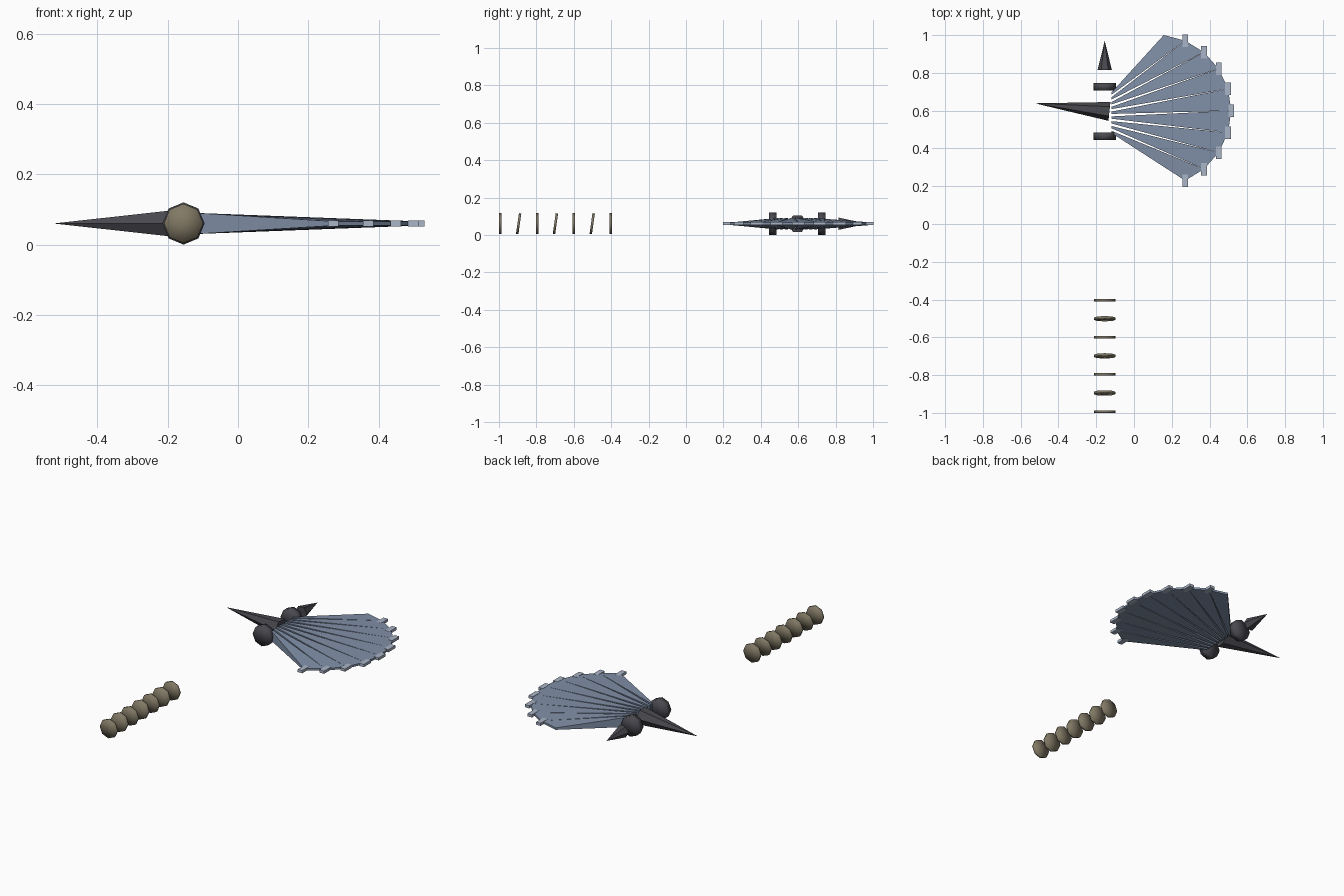
import bpy, bmesh, math
from mathutils import Matrix, Vector

cube = bpy.data.objects.get("Cube")
if cube:
    bpy.data.objects.remove(cube, do_unlink=True)


def material(name, rgb):
    m = bpy.data.materials.new(name)
    m.use_nodes = True
    m.diffuse_color = (*rgb, 1)
    m.node_tree.nodes["Principled BSDF"].inputs["Base Color"].default_value = (*rgb, 1)
    return m


BROWN = material("dull_brown", (0.22, 0.19, 0.13))
DARK = material("charcoal", (0.065, 0.065, 0.078))
BLUE = material("slate_blue", (0.22, 0.28, 0.39))
PALE = material("pale_steel", (0.40, 0.46, 0.57))
MID = 0.06  # height of the shared centre line


def finish(bm, name, mat, smooth=False):
    bmesh.ops.recalc_face_normals(bm, faces=bm.faces)
    for f in bm.faces:
        f.smooth = smooth
    mesh = bpy.data.meshes.new(name)
    bm.to_mesh(mesh)
    bm.free()
    mesh.materials.append(mat)
    obj = bpy.data.objects.new(name, mesh)
    bpy.context.collection.objects.link(obj)
    return obj


def disc(name, y, radius, depth, mat, tilt=0.0):
    """Octagonal disc facing along y, leaning about x."""
    bm = bmesh.new()
    turn = Matrix.Rotation(math.radians(90 - tilt), 4, 'X')
    bmesh.ops.create_cone(bm, cap_ends=True, cap_tris=True, segments=8,
                          radius1=radius, radius2=radius, depth=depth,
                          matrix=Matrix.Translation((-0.155, y, MID)) @ turn)
    finish(bm, name, mat, smooth=True)


def spike(name, base, tip, radius):
    """Six-sided cone with corners to its sides and flats above and below."""
    base, tip = Vector(base), Vector(tip)
    along = (tip - base).normalized()
    side = along.cross(Vector((0, 0, 1)))
    bm = bmesh.new()
    ring = []
    for i in range(6):
        a = math.radians(60 * i)
        ring.append(bm.verts.new(base + radius * (math.cos(a) * side + math.sin(a) * Vector((0, 0, 1)))))
    end = bm.verts.new(tip)
    bm.faces.new(ring)
    for i in range(6):
        bm.faces.new((ring[i], ring[(i + 1) % 6], end))
    finish(bm, name, DARK)


# Row of thin discs, every second one leaning
for i in range(7):
    disc(f"row_disc_{i + 1}", -0.993 + 0.0983 * i, 0.056, 0.013, BROWN, 8 if i % 2 else 0)

# Pair of thick dark discs, nose spike and rear spike
disc("front_hub_disc", 0.465, 0.06, 0.04, DARK)
disc("back_hub_disc", 0.727, 0.06, 0.04, DARK)
spike("long_spike", (-0.13, 0.596, MID), (-0.525, 0.639, MID), 0.05)
spike("short_spike", (-0.155, 0.815, MID), (-0.155, 0.97, MID), 0.038)


def rim(k):
    """Point on the fan's outer edge."""
    a = math.radians(16.7 * k)
    return 0.112 + 0.403 * math.cos(a), 0.6 + 0.403 * math.sin(a)


# Fan panels: tall and narrow at the root, thin and wide at the rim
for i in range(9):
    root = 0.488 + 0.0252 * i
    plan = [(-0.12, root - 0.006, 0.03), (*rim(i - 4), 0.006),
            (*rim(i - 3), 0.006), (-0.12, root + 0.006, 0.03)]
    bm = bmesh.new()
    top = [bm.verts.new((x, y, MID + h)) for x, y, h in plan]
    low = [bm.verts.new((x, y, MID - h)) for x, y, h in plan]
    bm.faces.new(top)
    bm.faces.new(low[::-1])
    for j in range(4):
        n = (j + 1) % 4
        bm.faces.new((top[j], low[j], low[n], top[n]))
    finish(bm, f"fan_panel_{i + 1}", BLUE)

# Small blocks along the rim
for i in range(9):
    x, y = rim(i - 4)
    bm = bmesh.new()
    bmesh.ops.create_cube(bm, size=1, matrix=Matrix.Translation((x, y, MID))
                          @ Matrix.Diagonal((0.03, 0.066, 0.016, 1)))
    finish(bm, f"rim_block_{i + 1}", PALE)
